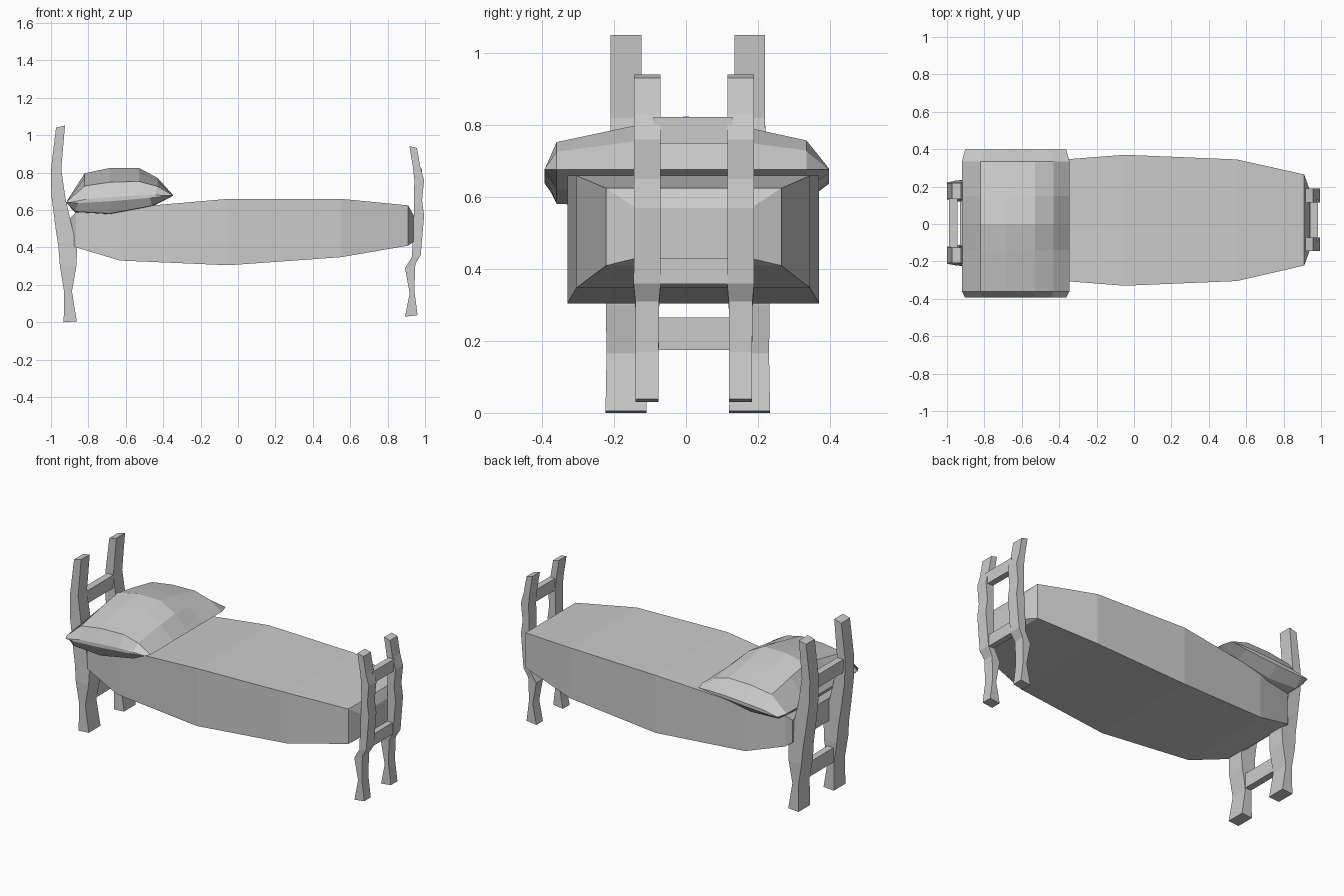
import bpy, bmesh


def loft(name, rings):
    """Skin a list of equal-length vertex rings and cap both ends."""
    bm = bmesh.new()
    rows = [[bm.verts.new(p) for p in ring] for ring in rings]
    n = len(rows[0])
    for a, b in zip(rows, rows[1:]):
        for i in range(n):
            j = (i + 1) % n
            bm.faces.new((a[i], a[j], b[j], b[i]))
    bm.faces.new(rows[0])
    bm.faces.new(rows[-1])
    bmesh.ops.recalc_face_normals(bm, faces=bm.faces)
    me = bpy.data.meshes.new(name)
    bm.to_mesh(me)
    bm.free()
    ob = bpy.data.objects.new(name, me)
    bpy.context.collection.objects.link(ob)
    return ob


def rail(name, x0, x1, y0, y1, z0, z1):
    loft(name, [[(x0, y, z0), (x1, y, z0), (x1, y, z1), (x0, y, z1)] for y in (y0, y1)])


def post(name, profile, yc):
    """Wobbly post from rows of (z left, z right, x left, x right, width)."""
    loft(name, [[(xl, yc - w / 2, zl), (xr, yc - w / 2, zr),
                 (xr, yc + w / 2, zr), (xl, yc + w / 2, zl)]
                for zl, zr, xl, xr, w in profile])


# Mattress: rectangular sections along x (x, y0, y1, z0, z1)
mattress = [(-0.895, -0.20, 0.24, 0.42, 0.56), (-0.865, -0.23, 0.27, 0.40, 0.59),
            (-0.63, -0.285, 0.325, 0.33, 0.61), (-0.05, -0.33, 0.37, 0.305, 0.66),
            (0.55, -0.305, 0.345, 0.348, 0.66), (0.91, -0.222, 0.265, 0.41, 0.625),
            (0.94, -0.14, 0.18, 0.43, 0.57)]
loft("mattress", [[(x, a, c), (x, b, c), (x, b, d), (x, a, d)]
                  for x, a, b, c, d in mattress])

# Head posts
head = [(0.00, 0.005, -0.932, -0.862, 0.114), (0.165, 0.165, -0.93, -0.888, 0.108),
        (0.30, 0.30, -0.952, -0.864, 0.112), (0.40, 0.40, -0.96, -0.86, 0.105),
        (0.50, 0.50, -0.975, -0.885, 0.10), (0.68, 0.66, -0.998, -0.922, 0.092),
        (0.82, 0.82, -1.0, -0.945, 0.086), (1.04, 1.052, -0.973, -0.925, 0.085)]
# Foot posts
foot = [(0.03, 0.038, 0.893, 0.96, 0.064), (0.155, 0.17, 0.918, 0.943, 0.064),
        (0.29, 0.31, 0.893, 0.948, 0.066), (0.35, 0.36, 0.93, 0.977, 0.075),
        (0.57, 0.57, 0.94, 0.995, 0.073), (0.65, 0.65, 0.94, 0.984, 0.073),
        (0.76, 0.76, 0.943, 0.995, 0.074), (0.83, 0.83, 0.935, 0.975, 0.074),
        (0.942, 0.932, 0.917, 0.957, 0.074)]
for side, s in (("front", -1), ("back", 1)):
    post("head_post_" + side, head, 0.005 + s * 0.172)
    post("foot_post_" + side, foot, 0.022 + s * 0.130)

# Cross rails
rail("head_rail_upper", -0.988, -0.945, -0.14, 0.15, 0.74, 0.82)
rail("head_rail_lower", -0.93, -0.888, -0.13, 0.14, 0.175, 0.265)
rail("foot_rail_upper", 0.945, 0.983, -0.09, 0.13, 0.75, 0.823)
rail("foot_rail_lower", 0.938, 0.975, -0.09, 0.13, 0.358, 0.43)

# Pillow: lens sections along y, flattened toward a thin rim at each end
lens = [(-0.92, 0.0), (-0.82, 0.15), (-0.685, 0.17), (-0.53, 0.16), (-0.43, 0.10),
        (-0.345, 0.0), (-0.46, -0.052), (-0.685, -0.082), (-0.87, -0.057)]
rows = [(-0.393, 0.08, 0.1, 0.94), (-0.36, 0.55, 0.9, 1.0), (-0.14, 0.84, 1.0, 1.0),
        (0.0, 1.0, 1.0, 1.0), (0.15, 0.83, 1.0, 1.0), (0.335, 0.58, 0.8, 1.0),
        (0.398, 0.08, 0.1, 0.94)]
rings = []
for y, top, bottom, length in rows:
    ring = []
    for x, h in lens:
        base = 0.64 + (x + 0.92) * 0.065
        ring.append((-0.635 + (x + 0.635) * length, y, base + h * (top if h > 0 else bottom)))
    rings.append(ring)
loft("pillow", rings)
